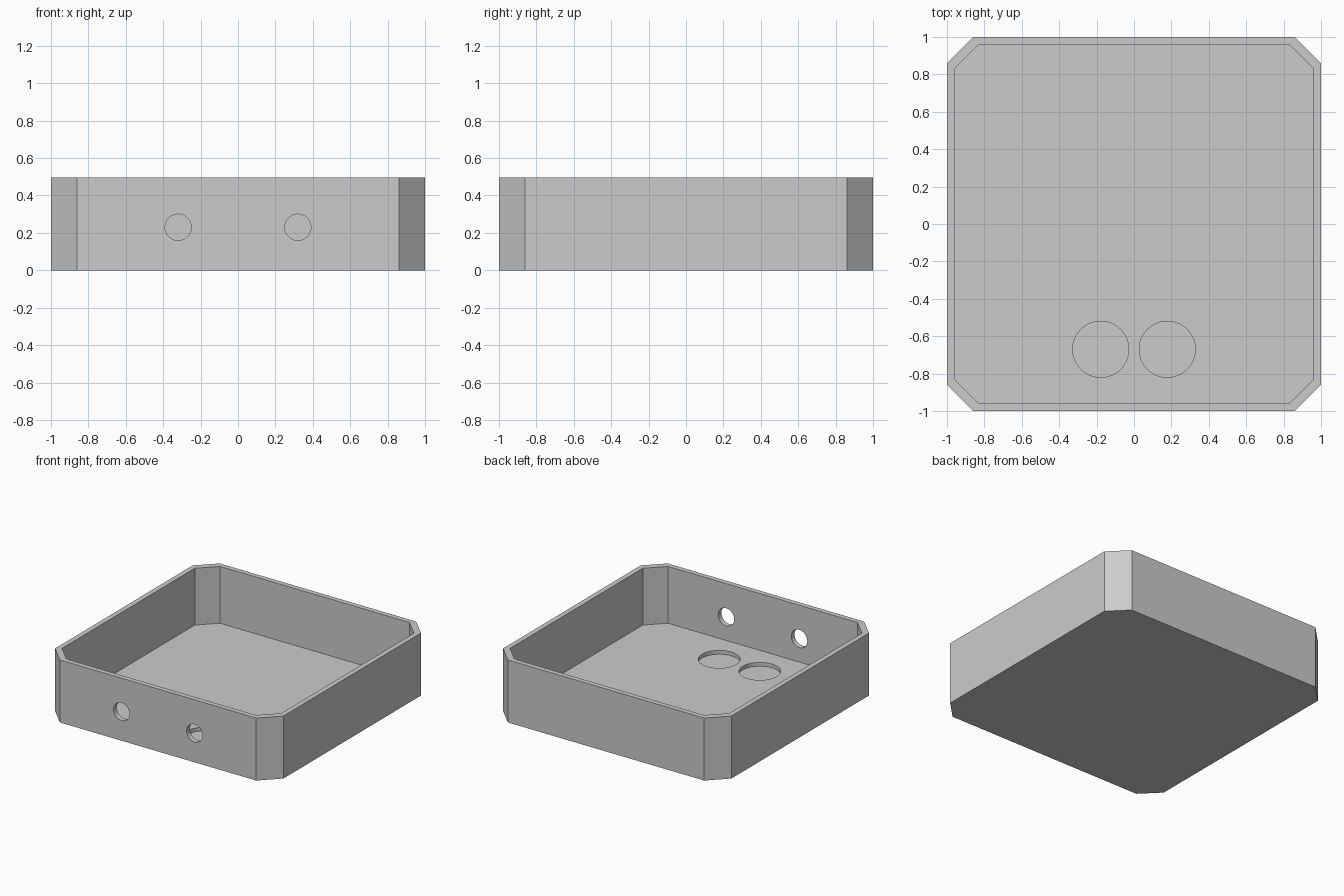
import bpy, bmesh
from math import pi
from mathutils import Matrix

cube = bpy.data.objects.get("Cube")
if cube:
    bpy.data.objects.remove(cube, do_unlink=True)

HEIGHT, FLOOR, WALL = 0.495, 0.045, 0.04

grey = bpy.data.materials.new("light_grey")
grey.use_nodes = True
colour = (0.6, 0.6, 0.6, 1)
grey.diffuse_color = colour
grey.node_tree.nodes["Principled BSDF"].inputs["Base Color"].default_value = colour


def add_object(name, bm):
    bmesh.ops.recalc_face_normals(bm, faces=bm.faces)
    mesh = bpy.data.meshes.new(name)
    bm.to_mesh(mesh)
    bm.free()
    mesh.materials.append(grey)
    obj = bpy.data.objects.new(name, mesh)
    bpy.context.collection.objects.link(obj)
    return obj


def clipped_square(name, half, flat, bottom, top):
    """Square prism with its four vertical corners cut off."""
    outline = [(half, -flat), (half, flat), (flat, half), (-flat, half),
               (-half, flat), (-half, -flat), (-flat, -half), (flat, -half)]
    bm = bmesh.new()
    base = bm.faces.new([bm.verts.new((x, y, bottom)) for x, y in outline])
    side = bmesh.ops.extrude_face_region(bm, geom=[base])["geom"]
    verts = [v for v in side if isinstance(v, bmesh.types.BMVert)]
    bmesh.ops.translate(bm, verts=verts, vec=(0, 0, top - bottom))
    return add_object(name, bm)


def cylinder(name, radius, depth, centre, turn=0):
    bm = bmesh.new()
    matrix = Matrix.Translation(centre) @ Matrix.Rotation(turn, 4, "X")
    bmesh.ops.create_cone(bm, cap_ends=True, segments=64, radius1=radius,
                          radius2=radius, depth=depth, matrix=matrix)
    return add_object(name, bm)


# Outer body, and the shapes to cut out of it
tray = clipped_square("open_tray", 1, 0.86, 0, HEIGHT)
cutters = [clipped_square("cavity_cutter", 1 - WALL, 0.83, FLOOR, HEIGHT + 0.1)]
for side in (-1, 1):
    # Round holes through the front wall
    cutters.append(cylinder("wall_hole_cutter", 0.07, 0.2, (side * 0.32, -1, 0.23), pi / 2))
    # Shallow round recesses in the floor
    cutters.append(cylinder("floor_recess_cutter", 0.15, 0.06, (side * 0.178, -0.67, FLOOR)))

for cutter in cutters:
    cutter.hide_render = True
    cut = tray.modifiers.new(cutter.name, "BOOLEAN")
    cut.operation = "DIFFERENCE"
    cut.solver = "EXACT"
    cut.object = cutter

# Apply the cuts and discard the cutters
bpy.context.view_layer.objects.active = tray
tray.select_set(True)
for name in [m.name for m in tray.modifiers]:
    bpy.ops.object.modifier_apply(modifier=name)
for cutter in cutters:
    bpy.data.objects.remove(cutter, do_unlink=True)

# Smooth round walls, sharp corners
bpy.ops.object.select_all(action="DESELECT")
tray.select_set(True)
bpy.ops.object.shade_smooth_by_angle(angle=pi / 6)
